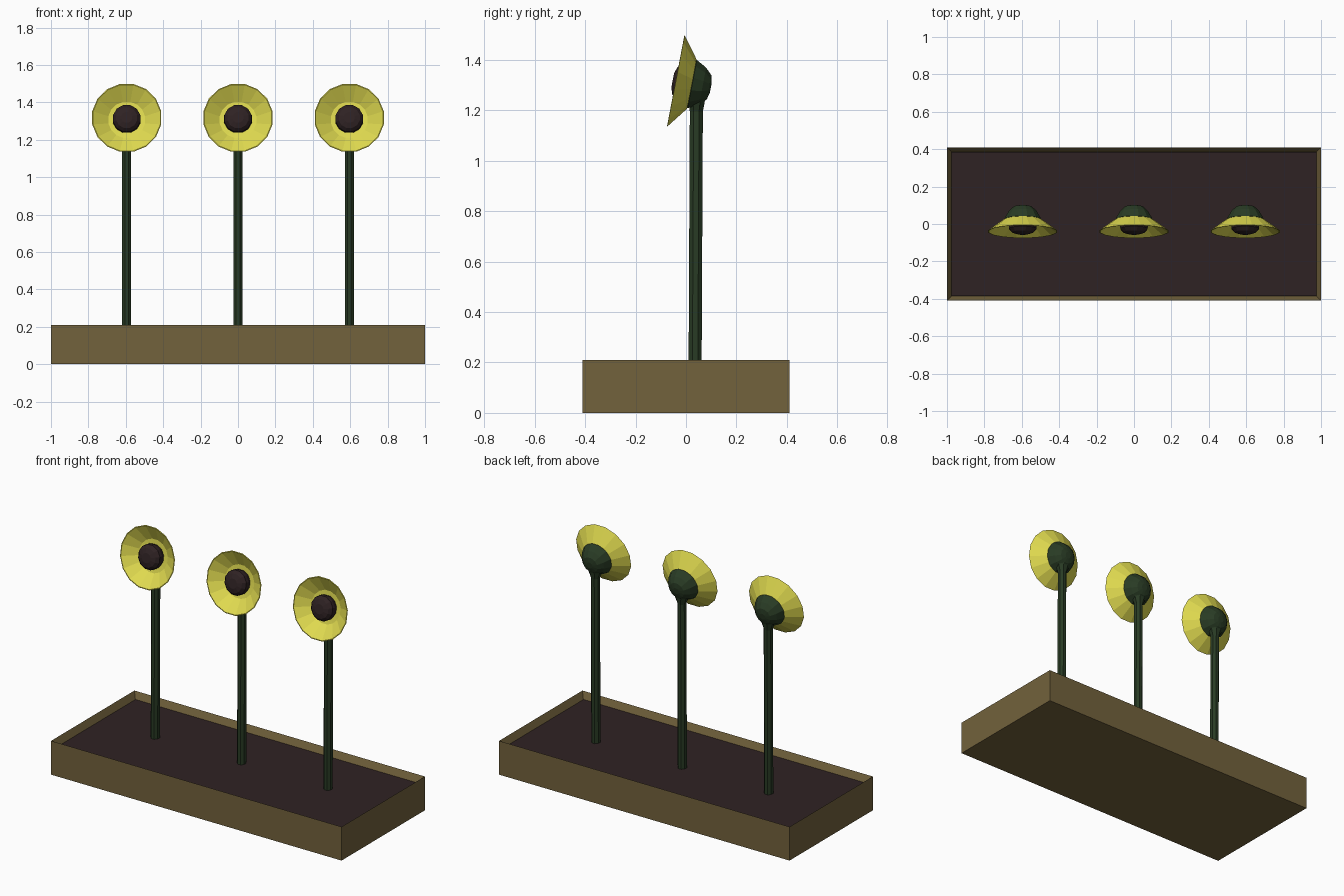
import bpy, bmesh
from math import sin, cos, pi, radians
from mathutils import Matrix, Vector

old = bpy.data.objects.get("Cube")
if old:
    bpy.data.objects.remove(old, do_unlink=True)


def material(name, colour):
    m = bpy.data.materials.new(name)
    m.use_nodes = True
    m.diffuse_color = (*colour, 1)
    bsdf = m.node_tree.nodes["Principled BSDF"]
    bsdf.inputs["Base Color"].default_value = (*colour, 1)
    bsdf.inputs["Roughness"].default_value = 0.8
    return m


wood = material("wood", (0.17, 0.122, 0.045))
soil_dark = material("dark soil", (0.028, 0.016, 0.017))
leaf_green = material("leaf green", (0.022, 0.044, 0.018))
petal_yellow = material("petal yellow", (0.75, 0.71, 0.08))


def finish(bm, name, mat):
    bmesh.ops.recalc_face_normals(bm, faces=bm.faces)
    mesh = bpy.data.meshes.new(name)
    bm.to_mesh(mesh)
    bm.free()
    mesh.materials.append(mat)
    ob = bpy.data.objects.new(name, mesh)
    bpy.context.collection.objects.link(ob)
    return ob


def loft(bm, rings, sides, closed=False):
    """Join rings of (centre x, y, z, radius x, radius y) with flat faces."""
    loops = []
    for cx, cy, cz, rx, ry in rings:
        angles = [2 * pi * (i + 0.5) / sides for i in range(sides)]
        loops.append([bm.verts.new((cx + rx * cos(a), cy + ry * sin(a), cz)) for a in angles])
    pairs = list(zip(loops, loops[1:]))
    if closed:
        pairs.append((loops[-1], loops[0]))
    for a, b in pairs:
        for i in range(sides):
            j = (i + 1) % sides
            bm.faces.new((a[i], a[j], b[j], b[i]))
    if not closed:
        bm.faces.new(loops[0])
        bm.faces.new(loops[-1])


# Heads lean back slightly, so their axis points forward and a little up
HEAD = Matrix.Translation(Vector((0, -0.04, 1.317))) @ Matrix.Rotation(radians(79.2), 4, "X")


def head_part(name, mat, profile, sides, closed=False):
    """Turn a profile of (radius, depth behind rim) around the head axis."""
    bm = bmesh.new()
    loft(bm, [(0, 0, -d, r, r) for r, d in profile], sides, closed)
    bm.transform(HEAD)
    return finish(bm, name, mat)


# Planter box with a recessed top
bm = bmesh.new()
bmesh.ops.create_cube(bm, size=1, matrix=Matrix.Translation((0, 0, 0.105)) @ Matrix.Diagonal((2, 0.82, 0.21, 1)))
top = [f for f in bm.faces if f.normal.z > 0.9]
bmesh.ops.inset_region(bm, faces=top, thickness=0.024, use_even_offset=True)
bmesh.ops.translate(bm, verts=top[0].verts, vec=(0, 0, -0.05))
finish(bm, "planter_box", wood)

# Soil filling the box
bm = bmesh.new()
bmesh.ops.create_cube(bm, size=1, matrix=Matrix.Translation((0, 0, 0.165)) @ Matrix.Diagonal((1.952, 0.772, 0.01, 1)))
finish(bm, "soil", soil_dark)

# Stem, widening into a neck below the head
bm = bmesh.new()
loft(bm, [(0, 0.036, 0.16, 0.026, 0.028),
          (0, 0.041, 1.195, 0.026, 0.028),
          (0, 0.043, 1.235, 0.042, 0.034),
          (0, 0.052, 1.28, 0.06, 0.043),
          (0, 0.06, 1.31, 0.05, 0.036)], 8)
stem = finish(bm, "stem", leaf_green)

# Petal bowl, green cup behind it and dark seed centre
petals = head_part("petals", petal_yellow,
                   [(0.188, 0), (0.102, 0.064), (0.07, 0.066), (0.07, 0.06), (0.1, 0.057), (0.183, -0.001)],
                   16, closed=True)
cup = head_part("flower_cup", leaf_green,
                [(0.09, 0.061), (0.101, 0.066), (0.077, 0.108), (0.05, 0.134), (0.02, 0.141)], 12)
seeds = head_part("seed_centre", soil_dark,
                  [(0.07, 0.064), (0.077, 0.035), (0.075, 0.015), (0.058, -0.004), (0.03, -0.013)], 12)

# Three equal flowers in a row
for part in (stem, petals, cup, seeds):
    base = part.name
    part.name = base + "_middle"
    for side, x in (("left", 0.595), ("right", -0.595)):
        twin = part.copy()
        twin.name = base + "_" + side
        twin.location.x = x
        bpy.context.collection.objects.link(twin)
